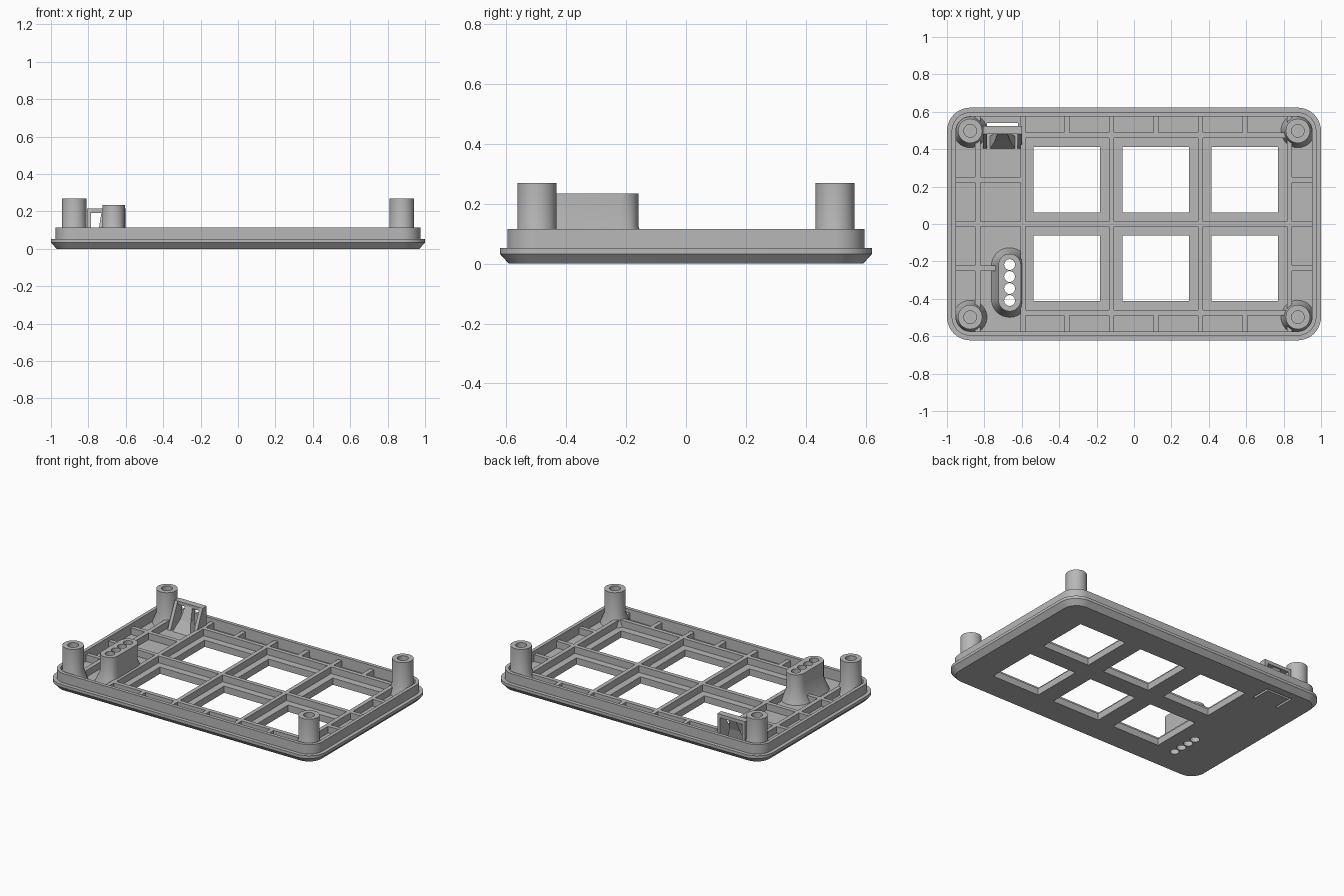
import bpy, bmesh, math

cube = bpy.data.objects.get("Cube")
if cube:
    bpy.data.objects.remove(cube, do_unlink=True)

GREY = bpy.data.materials.new("plain_grey")
GREY.use_nodes = True
GREY.diffuse_color = (0.48, 0.48, 0.48, 1)
GREY.node_tree.nodes["Principled BSDF"].inputs["Base Color"].default_value = (0.48, 0.48, 0.48, 1)

FLOOR, RIB_TOP, WALL_TOP = 0.045, 0.09, 0.115


def finish(name, bm):
    bmesh.ops.recalc_face_normals(bm, faces=bm.faces)
    mesh = bpy.data.meshes.new(name)
    bm.to_mesh(mesh)
    bm.free()
    mesh.materials.append(GREY)
    ob = bpy.data.objects.new(name, mesh)
    bpy.context.collection.objects.link(ob)
    return ob


def rounded(cx, cy, hx, hy, r, z, seg=10):
    """Rounded rectangle ring; becomes a circle or capsule when r fills it."""
    pts = []
    for q, (sx, sy) in enumerate(((1, 1), (-1, 1), (-1, -1), (1, -1))):
        for i in range(seg + 1):
            a = math.pi / 2 * (q + i / seg)
            pts.append((cx + sx * (hx - r) + r * math.cos(a),
                        cy + sy * (hy - r) + r * math.sin(a), z))
    return pts


def loft(name, rings):
    bm = bmesh.new()
    loops = [[bm.verts.new(p) for p in ring] for ring in rings]
    n = len(loops[0])
    for a, b in zip(loops, loops[1:]):
        for i in range(n):
            j = (i + 1) % n
            bm.faces.new((a[i], a[j], b[j], b[i]))
    bm.faces.new(loops[0])
    bm.faces.new(loops[-1])
    bmesh.ops.remove_doubles(bm, verts=bm.verts, dist=0.00005)
    return finish(name, bm)


def box(name, x0, x1, y0, y1, z0, z1):
    return loft(name, [[(x0, y0, z), (x1, y0, z), (x1, y1, z), (x0, y1, z)] for z in (z0, z1)])


def cut(ob, cutters):
    for c in cutters:
        c.hide_render = True
        m = ob.modifiers.new("cut", "BOOLEAN")
        m.operation, m.solver, m.object = "DIFFERENCE", "EXACT", c
    bpy.context.view_layer.update()
    dg = bpy.context.evaluated_depsgraph_get()
    mesh = bpy.data.meshes.new_from_object(ob.evaluated_get(dg))
    ob.modifiers.clear()
    ob.data = mesh
    for c in cutters:
        bpy.data.objects.remove(c, do_unlink=True)


def smooth(ob):
    bpy.ops.object.select_all(action="DESELECT")
    ob.select_set(True)
    bpy.context.view_layer.objects.active = ob
    bpy.ops.object.shade_smooth_by_angle(angle=math.radians(30))


# Tray: chamfered plate, step, rim wall and recessed floor in one loft
def tray_ring(inset, z):
    return rounded(0, 0, 1 - inset, 0.622 - inset, 0.125 - inset, z)


tray = loft("tray", [tray_ring(*p) for p in (
    (0.03, 0), (0, 0.033), (0, 0.052), (0.025, 0.052), (0.025, WALL_TOP),
    (0.048, WALL_TOP), (0.048, FLOOR))])

# Light block with flared foot
BX, BY = -0.665, -0.313
foot = [rounded(BX, BY, 0.1, 0.188, 0.1, 0.04), rounded(BX, BY, 0.06, 0.154, 0.06, 0.125)]
foot[0] = [(min(x, -0.59), y, z) for x, y, z in foot[0]]
block = loft("light_block", foot + [rounded(BX, BY, 0.06, 0.154, 0.06, 0.235)])


def light_holes():
    return [loft("hole_cutter", [rounded(BX, -0.217 - i * 0.064, 0.029, 0.029, 0.029, z, 6)
                                 for z in (-0.1, 0.4)]) for i in range(4)]


# Windows, light holes and the slots around the latch
cutters = light_holes()
for x in (-0.359, 0.117, 0.593):
    for y in (-0.237, 0.237):
        cutters.append(box("window_cutter", x - 0.178, x + 0.178, y - 0.176, y + 0.176, -0.1, 0.2))
cutters.append(box("back_slot_cutter", -0.785, -0.62, 0.525, 0.54, -0.1, 0.2))
for x in (-0.8, -0.62):
    cutters.append(box("side_slot_cutter", x, x + 0.015, 0.4, 0.54, -0.1, 0.03))
cut(tray, cutters)
cut(block, light_holes())
smooth(tray)
smooth(block)


# Stiffening ribs
def rib(name, x0, x1, y0, y1):
    t = 0.014
    if x0 == x1:
        box(name, x0 - t, x0 + t, y0, y1, 0.035, RIB_TOP)
    else:
        box(name, x0, x1, y0 - t, y0 + t, 0.035, RIB_TOP)


WX, WY = 0.955, 0.577
for x in (-0.835, -0.594, -0.12, 0.355, 0.831):
    rib("long_rib", x, x, -WY, WY)
for y in (-0.475, 0.475):
    rib("cross_rib", -0.594, 0.831, y, y)
rib("middle_rib", -WX, WX, 0, 0)
for x in (-0.359, 0.117, 0.593):
    for s in (-1, 1):
        rib("edge_stub", x, x, *sorted((s * 0.475, s * WY)))
for y in (-0.237, 0.237):
    rib("right_side_stub", 0.831, WX, y, y)
rib("left_side_stub", -WX, -0.594, 0.237, 0.237)
rib("left_side_stub", -WX, -0.71, -0.237, -0.237)

# Screw posts with flared feet and blind holes
for sx in (-1, 1):
    for sy in (-1, 1):
        smooth(loft("screw_post", [rounded(sx * 0.876, sy * 0.498, r, r, r, z, 8) for r, z in (
            (0.092, 0.04), (0.065, 0.112), (0.065, 0.27), (0.034, 0.27), (0.034, 0.1))]))


# Latch: two sloped legs, a crossbar and a tapered tongue
def leg(name, x0, x1):
    side = ((0.4, 0.035), (0.525, 0.035), (0.525, 0.215), (0.482, 0.215))
    loft(name, [[(x, y, z) for y, z in side] for x in (x0, x1)])


leg("latch_leg_right", -0.807, -0.785)
leg("latch_leg_left", -0.622, -0.6)
box("latch_crossbar", -0.807, -0.6, 0.482, 0.525, 0.192, 0.215)
loft("latch_tongue", [[(-0.703 - h, y0, z), (-0.703 + h, y0, z), (-0.703 + h, y1, z), (-0.703 - h, y1, z)]
                      for h, y0, y1, z in ((0.068, 0.4, 0.47, 0.04), (0.04, 0.445, 0.485, 0.115),
                                           (0.025, 0.485, 0.52, 0.205))])
